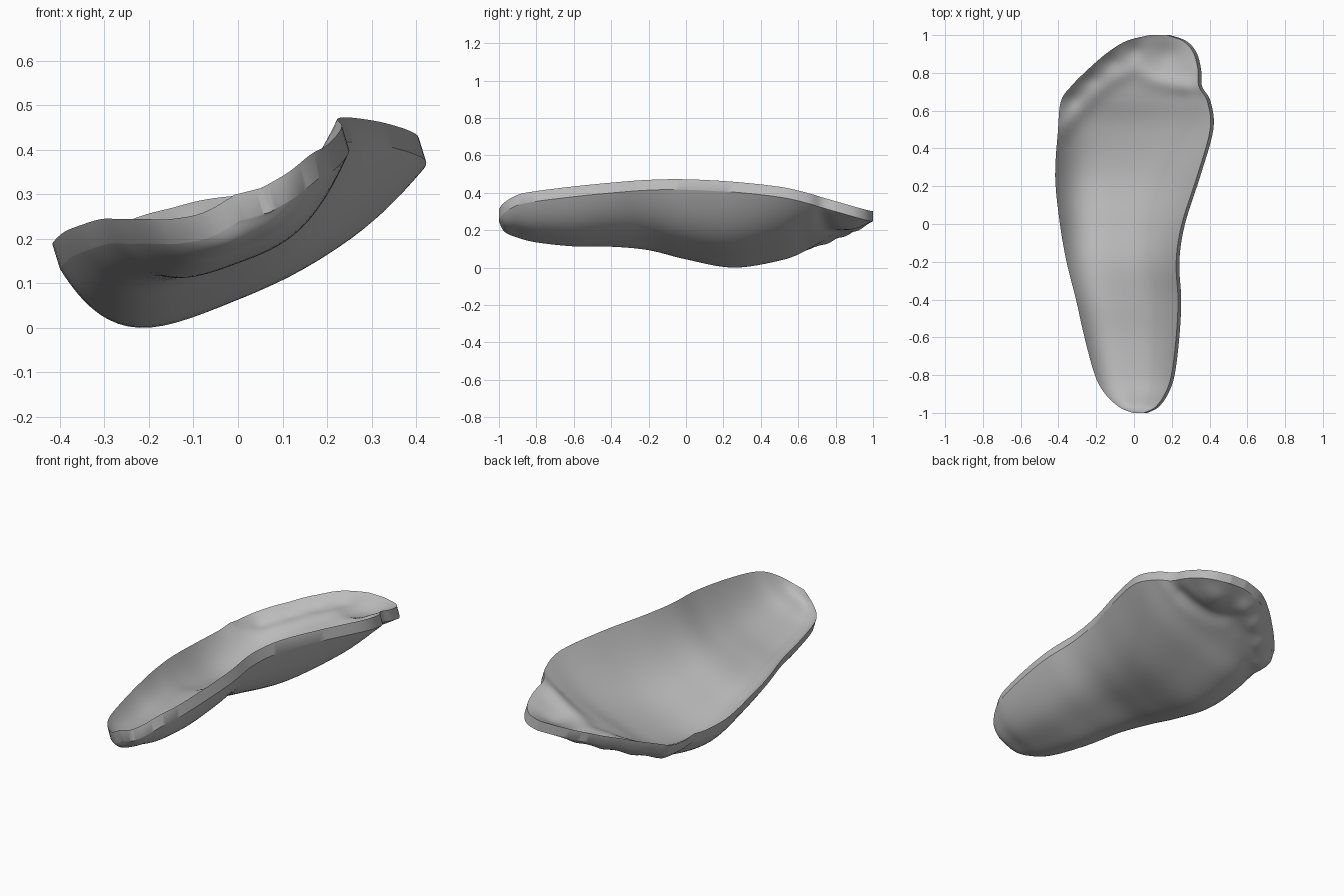
import bpy, bmesh, math
from mathutils import Vector

cube = bpy.data.objects.get("Cube")
if cube:
    bpy.data.objects.remove(cube)

# Cross-sections from heel to toe: y, right edge x, left edge x, edge heights, depth
SECTIONS = [
    (-1, .01, .07, .245, .26, 0),
    (-.97, -.06, .13, .205, .295, .04),
    (-.9, -.135, .18, .19, .335, .075),
    (-.8, -.19, .215, .19, .355, .11),
    (-.6, -.245, .24, .19, .38, .14),
    (-.4, -.29, .25, .19, .4, .145),
    (-.2, -.34, .24, .175, .415, .155),
    (0, -.375, .27, .16, .418, .195),
    (.25, -.4, .35, .135, .405, .215),
    (.5, -.385, .42, .135, .378, .165),
    (.65, -.37, .405, .14, .345, .105),
    (.73, -.315, .36, .16, .32, .08),
    (.82, -.225, .355, .19, .295, .055),
    (.91, -.12, .33, .22, .27, .03),
    (.97, -.02, .275, .24, .255, .01),
    (1, .1, .19, .25, .25, 0),
]
# Crease between the ball and the toes, and the toe pads (x, y, radius)
CREASE = [(-.36, .5), (-.22, .66), (-.1, .76), (.02, .82), (.12, .76), (.28, .73)]
PADS = [(.2, .89, .09), (.02, .92, .05), (-.1, .86, .05), (-.21, .77, .05), (-.31, .65, .05)]
THICKNESS = Vector((-.017, 0, .055))
COLUMNS, STEPS = 40, 6


def spline(keys, i, t):
    """Catmull-Rom blend between rows i and i + 1."""
    last = len(keys) - 1
    rows = [keys[min(max(i + k, 0), last)] for k in (-1, 0, 1, 2)]
    return [b + .5 * t * (c - a + t * (2*a - 5*b + 4*c - d + t * (3*(b - c) + d - a)))
            for a, b, c, d in zip(*rows)]


def crease_distance(x, y):
    p, best = Vector((x, y)), 9
    for a, b in zip(CREASE, CREASE[1:]):
        a, b = Vector(a), Vector(b)
        t = min(max((p - a).dot(b - a) / (b - a).length_squared, 0), 1)
        best = min(best, (p - a.lerp(b, t)).length)
    return best


def sole_point(row, u):
    y, x0, x1, z0, z1, depth = row
    f = (u + 1) / 2
    x = x0 + (x1 - x0) * f
    # The ball hangs lower on the outer side, the heel is nearly even
    skew = 1 - (.05 + .15 * y) * u
    z = z0 + (z1 - z0) * f - depth * skew * (1 - abs(u) ** 3.3)
    z += .014 * math.exp(-(crease_distance(x, y) / .045) ** 2)
    for px, py, r in PADS:
        z -= .2 * r * math.exp(-((x - px) ** 2 + (y - py) ** 2) / (r * r) * 1.5)
    return Vector((x, y, z))


# Sole surface, cupped and tilted to one side
bm = bmesh.new()
rows = [spline(SECTIONS, i, k / STEPS) for i in range(len(SECTIONS) - 1) for k in range(STEPS)]
rows.append(SECTIONS[-1])
grid = []
for row in rows:
    us = [math.sin(math.pi * (c / COLUMNS - .5)) for c in range(COLUMNS + 1)]
    grid.append([bm.verts.new(sole_point(row, u)) for u in us])
for a, b in zip(grid, grid[1:]):
    for c in range(COLUMNS):
        bm.faces.new((a[c], a[c + 1], b[c + 1], b[c]))

# Thicken into a shell with an even rim
top = bmesh.ops.extrude_face_region(bm, geom=bm.faces[:], use_keep_orig=True)
upper = [g for g in top["geom"] if isinstance(g, bmesh.types.BMVert)]
bmesh.ops.translate(bm, verts=upper, vec=THICKNESS)
bmesh.ops.recalc_face_normals(bm, faces=bm.faces[:])

# Rest on the ground
low = min(v.co.z for v in bm.verts)
bmesh.ops.translate(bm, verts=bm.verts[:], vec=(0, 0, -low))

mesh = bpy.data.meshes.new("foot_sole_shell")
bm.to_mesh(mesh)
bm.free()
shell = bpy.data.objects.new("foot_sole_shell", mesh)
bpy.context.collection.objects.link(shell)

grey = bpy.data.materials.new("plain_grey")
grey.use_nodes = True
color = (.5, .5, .5, 1)
grey.diffuse_color = color
grey.node_tree.nodes["Principled BSDF"].inputs["Base Color"].default_value = color
mesh.materials.append(grey)

bpy.context.view_layer.objects.active = shell
shell.select_set(True)
bpy.ops.object.shade_smooth_by_angle(angle=math.radians(40))
